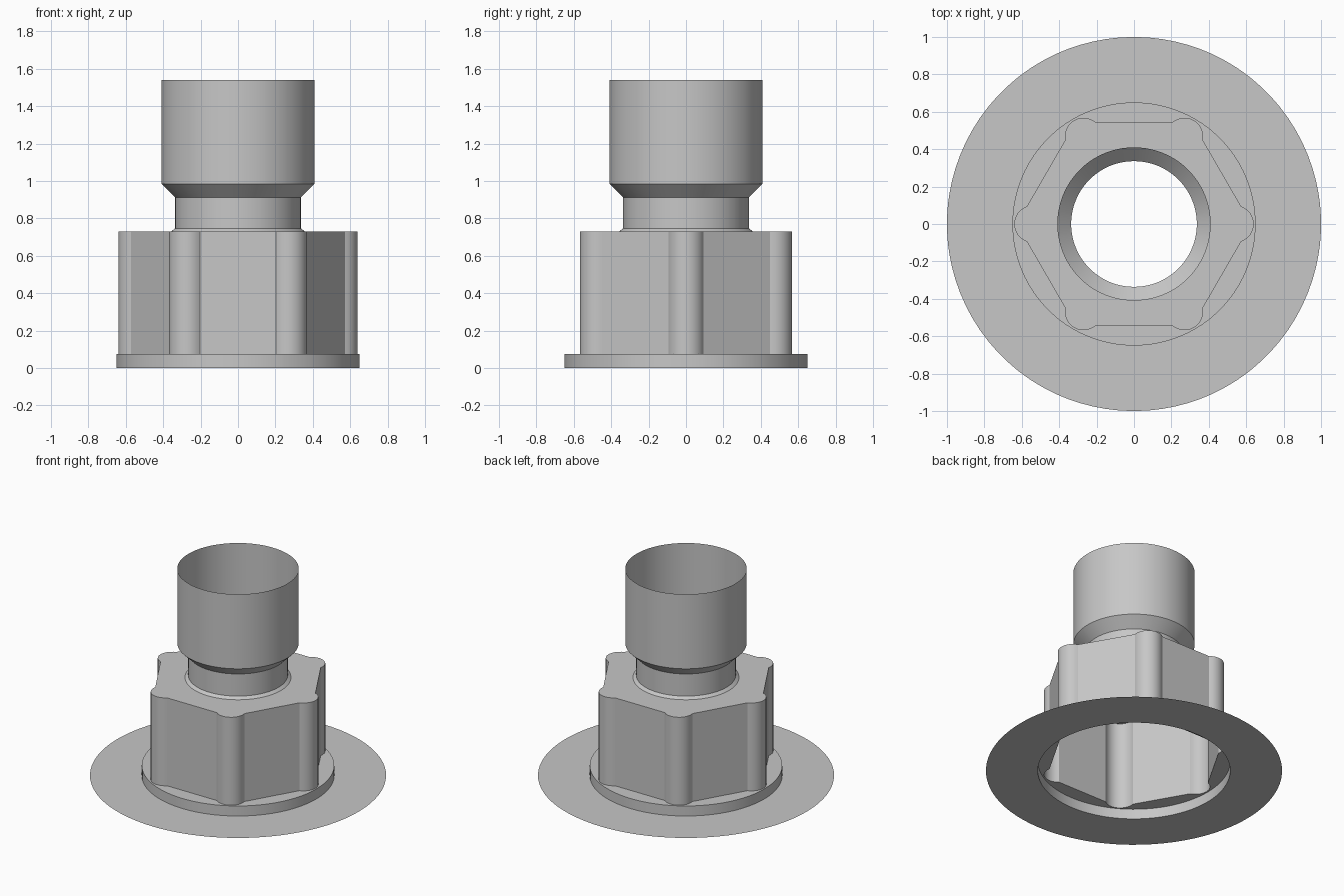
import bpy
import bmesh
from math import cos, sin, pi, radians, acos, hypot, atan2

cube = bpy.data.objects.get("Cube")
if cube:
    bpy.data.objects.remove(cube, do_unlink=True)

# Single grey material
grey = bpy.data.materials.new("plain grey")
grey.use_nodes = True
COLOR = (0.57, 0.57, 0.57, 1)
grey.diffuse_color = COLOR
grey.node_tree.nodes["Principled BSDF"].inputs["Base Color"].default_value = COLOR

# Body section: a hexagon with a round lobe on each corner
APOTHEM, LOBE_R, LOBE_DIST = 0.543, 0.1, 0.54
ARC_STEPS, FLAT_STEPS = 12, 10
half_arc = radians(30) + acos((APOTHEM - LOBE_DIST * cos(pi / 6)) / LOBE_R)


def lobed_outline():
    points = []
    for k in range(6):
        turn = k * pi / 3
        local = []
        for i in range(ARC_STEPS + 1):
            t = half_arc * (2 * i / ARC_STEPS - 1)
            local.append((LOBE_DIST + LOBE_R * cos(t), LOBE_R * sin(t)))
        # Straight run to the start of the next lobe
        sx, sy = local[-1]
        fx, fy = local[0]
        ex = fx * cos(pi / 3) - fy * sin(pi / 3)
        ey = fx * sin(pi / 3) + fy * cos(pi / 3)
        for i in range(1, FLAT_STEPS):
            f = i / FLAT_STEPS
            local.append((sx + (ex - sx) * f, sy + (ey - sy) * f))
        points += [(hypot(x, y), atan2(y, x) + turn) for x, y in local]
    return points


OUTLINE = lobed_outline()


def shell(name, profile):
    """Loft rings given as (radius, z); the radius LOBED follows the body outline."""
    bm = bmesh.new()
    rings = []
    for radius, z in profile:
        ring = []
        for lobed_r, a in OUTLINE:
            r = lobed_r if radius is LOBED else radius
            ring.append(bm.verts.new((r * cos(a), r * sin(a), z)))
        rings.append(ring)
    n = len(OUTLINE)
    for low, high in zip(rings, rings[1:]):
        for i in range(n):
            j = (i + 1) % n
            bm.faces.new((low[i], low[j], high[j], high[i]))
    mesh = bpy.data.meshes.new(name)
    bm.to_mesh(mesh)
    bm.free()
    mesh.materials.append(grey)
    obj = bpy.data.objects.new(name, mesh)
    bpy.context.collection.objects.link(obj)
    bpy.ops.object.select_all(action="DESELECT")
    obj.select_set(True)
    bpy.context.view_layer.objects.active = obj
    bpy.ops.object.shade_smooth_by_angle(angle=radians(30))
    return obj


LOBED = None
BASE_R, COLLAR_R, NECK_R, SOCKET_R = 0.65, 0.358, 0.336, 0.41
STEP_Z, BODY_Z, COLLAR_Z = 0.075, 0.73, 0.747

# Thin open shells, stacked from the floor upward
shell("flange", [(1.0, 0), (BASE_R, 0)])
shell("base_step", [(BASE_R, 0), (BASE_R, STEP_Z), (LOBED, STEP_Z)])
shell("lobed_body", [(LOBED, STEP_Z), (LOBED, BODY_Z), (COLLAR_R, BODY_Z)])
shell("collar", [(COLLAR_R, BODY_Z), (NECK_R, COLLAR_Z)])
shell("neck", [(NECK_R, COLLAR_Z), (NECK_R, 0.912)])
shell("socket", [(NECK_R, 0.912), (SOCKET_R, 0.985), (SOCKET_R, 1.54)])
